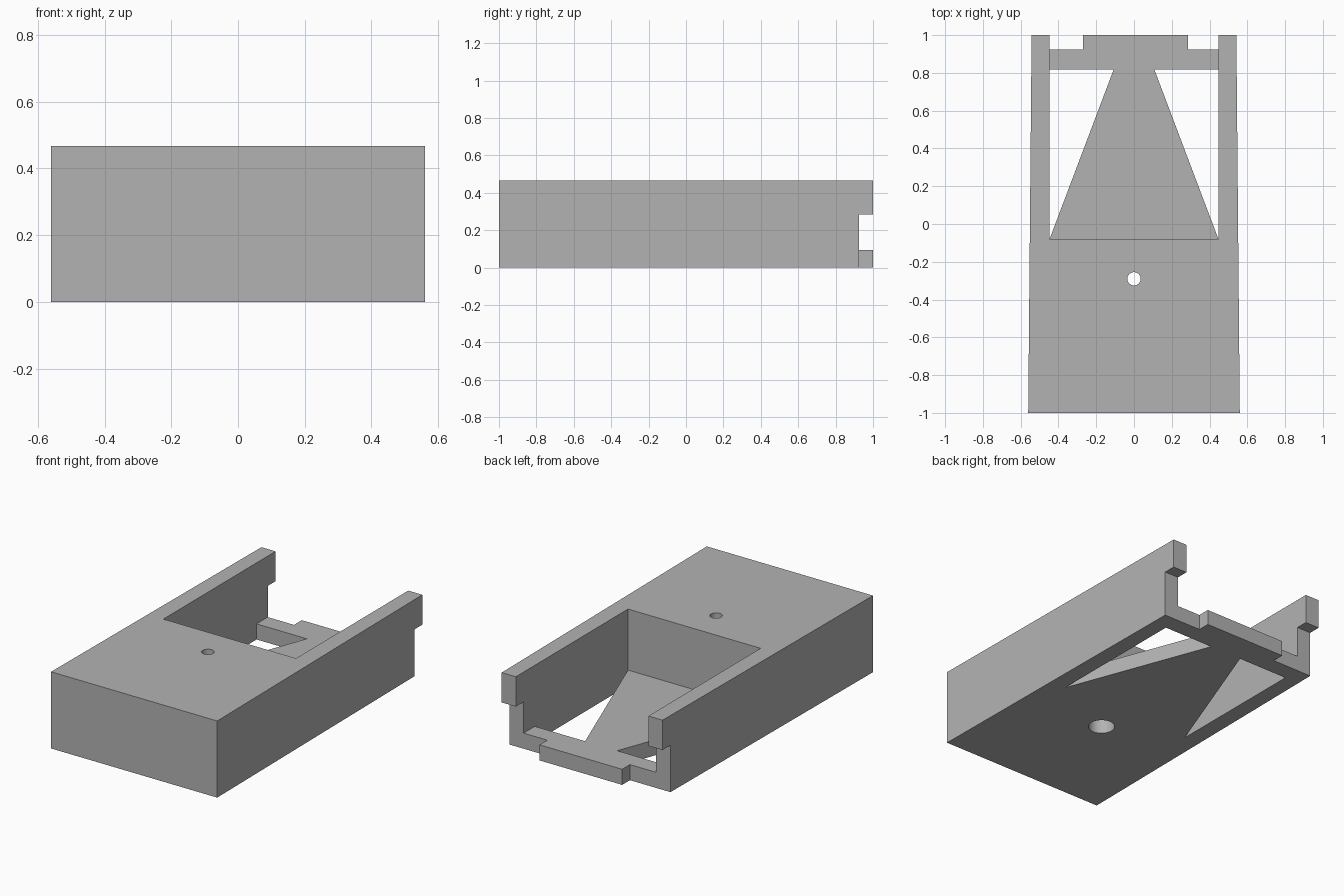
import bpy
import bmesh
import math

default = bpy.data.objects.get("Cube")
if default:
    bpy.data.objects.remove(default, do_unlink=True)

grey = bpy.data.materials.new("plain_grey")
grey.use_nodes = True
colour = (0.45, 0.45, 0.45, 1)
grey.diffuse_color = colour
grey.node_tree.nodes["Principled BSDF"].inputs["Base Color"].default_value = colour


def prism(name, outline, low, high):
    """Extrude a counter-clockwise plan outline from low to high."""
    bm = bmesh.new()
    face = bm.faces.new([bm.verts.new((x, y, low)) for x, y in outline])
    top = bmesh.ops.extrude_face_region(bm, geom=[face])["geom"]
    verts = [v for v in top if isinstance(v, bmesh.types.BMVert)]
    bmesh.ops.translate(bm, verts=verts, vec=(0, 0, high - low))
    bmesh.ops.recalc_face_normals(bm, faces=bm.faces)
    mesh = bpy.data.meshes.new(name)
    bm.to_mesh(mesh)
    bm.free()
    obj = bpy.data.objects.new(name, mesh)
    bpy.context.collection.objects.link(obj)
    mesh.materials.append(grey)
    return obj


def rect(x0, x1, y0, y1):
    return [(x0, y0), (x1, y0), (x1, y1), (x0, y1)]


def circle(radius, y, sides=48):
    steps = [2 * math.pi * i / sides for i in range(sides)]
    return [(radius * math.cos(a), y + radius * math.sin(a)) for a in steps]


def cut(target, outline, low, high):
    cutter = prism("cutter", outline, low, high)
    cutter.hide_render = True
    mod = target.modifiers.new("cut", "BOOLEAN")
    mod.operation = "DIFFERENCE"
    mod.solver = "EXACT"
    mod.object = cutter
    bpy.context.view_layer.objects.active = target
    bpy.ops.object.modifier_apply(modifier=mod.name)
    bpy.data.objects.remove(cutter, do_unlink=True)


HEIGHT, FLOOR, NOTCH_TOP = 0.467, 0.095, 0.285
INNER, POCKET_Y, WINDOW_Y, NOTCH_Y = 0.447, -0.08, 0.817, 0.925
HOLE_Y = -0.29

# Slightly tapered solid block
body = prism("housing", [(-0.56, -1), (0.56, -1), (0.542, 1), (-0.542, 1)], 0, HEIGHT)

# Open pocket between the side walls
cut(body, rect(-INNER, INNER, POCKET_Y, 1.2), FLOOR, 1)

# Notches under the wall ends, leaving the central tongue
cut(body, rect(-1, -0.27, NOTCH_Y, 1.2), -0.2, NOTCH_TOP)
cut(body, rect(0.287, 1, NOTCH_Y, 1.2), -0.2, NOTCH_TOP)

# Triangular windows through the floor
for side in (-1, 1):
    window = [(side * INNER, POCKET_Y), (side * INNER, WINDOW_Y), (side * 0.108, WINDOW_Y)]
    cut(body, window, -0.2, FLOOR + 0.1)

# Screw hole, counterbored from below
cut(body, circle(0.035, HOLE_Y), -0.2, 1)
cut(body, circle(0.075, HOLE_Y), -0.2, 0.3)

# Smooth bores, sharp edges elsewhere
bpy.ops.object.select_all(action="DESELECT")
body.select_set(True)
bpy.context.view_layer.objects.active = body
bpy.ops.object.shade_smooth_by_angle(angle=math.radians(30))
